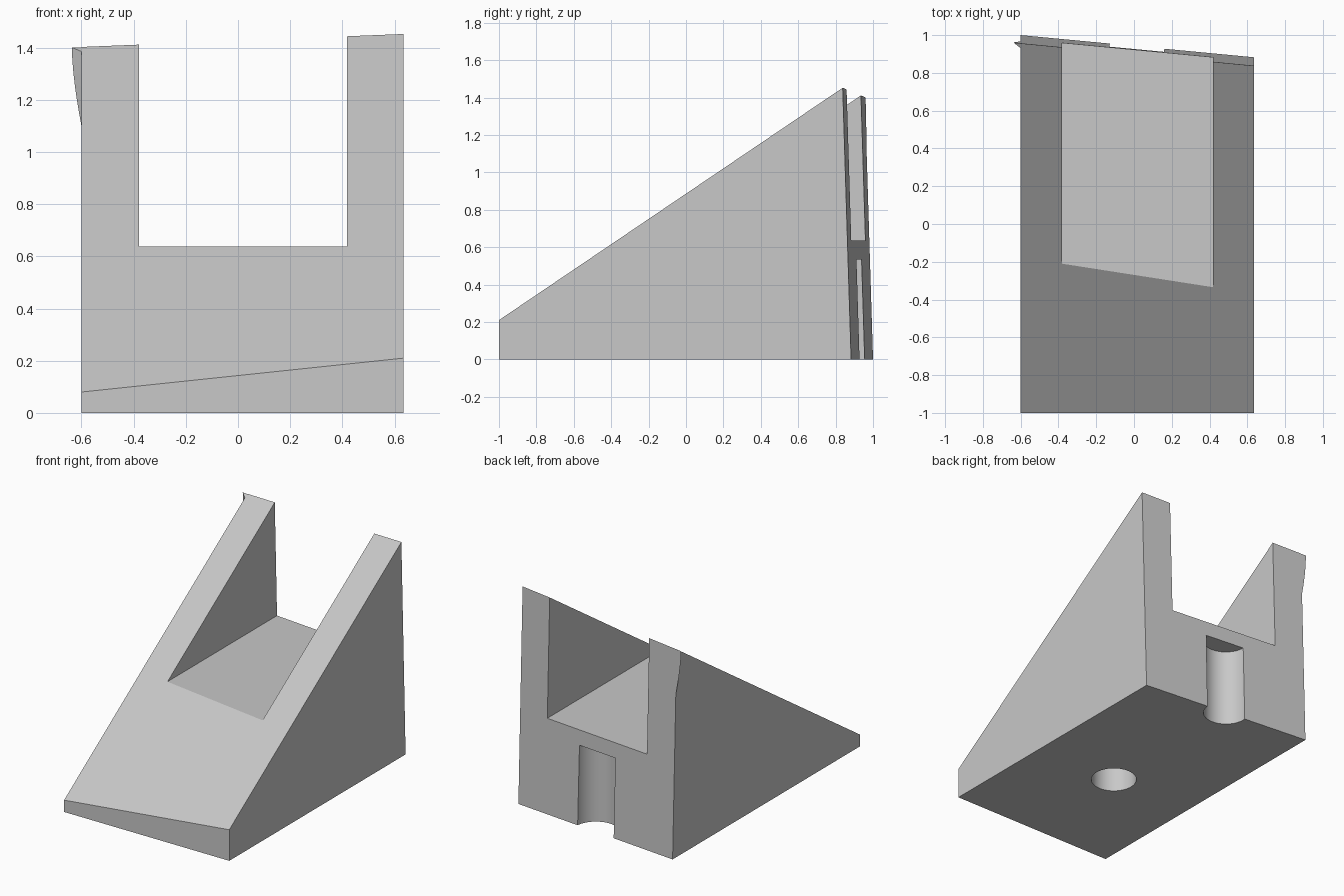
import bpy
import bmesh
from mathutils import Vector

if "Cube" in bpy.data.objects:
    bpy.data.objects.remove(bpy.data.objects["Cube"], do_unlink=True)

LEFT, RIGHT = 0.635, -0.6

grey = bpy.data.materials.new("light_grey")
grey.use_nodes = True
grey.diffuse_color = (0.58, 0.58, 0.58, 1)
grey.node_tree.nodes["Principled BSDF"].inputs["Base Color"].default_value = grey.diffuse_color


def ramp_z(x, y):
    """Height of the sloping top."""
    return 0.21 + 0.676 * (y + 1) + 0.1053 * (x - LEFT)


def back_y(x, z):
    """Depth of the skewed, leaning back."""
    return 0.943 - 0.095 * x - 0.031 * z


def back_top(x):
    """Point where the ramp meets the back."""
    z = 1.4
    for _ in range(12):
        z = ramp_z(x, back_y(x, z))
    return Vector((x, back_y(x, z), z))


def finish(name, bm):
    bmesh.ops.recalc_face_normals(bm, faces=bm.faces)
    mesh = bpy.data.meshes.new(name)
    bm.to_mesh(mesh)
    bm.free()
    obj = bpy.data.objects.new(name, mesh)
    bpy.context.collection.objects.link(obj)
    mesh.materials.append(grey)
    return obj


def loft(name, rings):
    """Closed solid through matching rings of points."""
    bm = bmesh.new()
    rows = [[bm.verts.new(p) for p in ring] for ring in rings]
    count = len(rows[0])
    for a, b in zip(rows, rows[1:]):
        for i in range(count):
            j = (i + 1) % count
            bm.faces.new((a[i], a[j], b[j], b[i]))
    bm.faces.new(rows[0])
    bm.faces.new(rows[-1])
    bmesh.ops.remove_doubles(bm, verts=bm.verts, dist=0.0005)
    return finish(name, bm)


def side(x):
    return [(x, -1, 0), (x, back_y(x, 0), 0), back_top(x), (x, -1, ramp_z(x, -1))]


def box(name, low, high):
    def ring(z):
        return [(low[0], low[1], z), (high[0], low[1], z),
                (high[0], high[1], z), (low[0], high[1], z)]
    return loft(name, [ring(low[2]), ring(high[2])])


def cylinder(name, x, y, radius, top):
    bm = bmesh.new()
    bmesh.ops.create_cone(bm, cap_ends=True, segments=64, radius1=radius,
                          radius2=radius, depth=top + 0.2)
    bmesh.ops.translate(bm, verts=bm.verts, vec=(x, y, (top - 0.2) / 2))
    return finish(name, bm)


# Wedge body
body = loft("wedge_body", [side(RIGHT), side(LEFT)])

# Top slot, blind round hole underneath and half-round groove in the back
cutters = [
    box("slot_cutter", (-0.38, -0.9, 0.637), (0.418, 1.3, 1.8)),
    cylinder("hole_cutter", 0.016, -0.183, 0.145, 0.535),
    cylinder("groove_cutter", 0.016, 0.939, 0.145, 0.535),
]
for cutter in cutters:
    cutter.hide_render = True
    cut = body.modifiers.new(cutter.name, "BOOLEAN")
    cut.operation = "DIFFERENCE"
    cut.solver = "EXACT"
    cut.object = cutter

bpy.context.view_layer.objects.active = body
for obj in bpy.context.selected_objects:
    obj.select_set(False)
body.select_set(True)
for cutter in cutters:
    bpy.ops.object.modifier_apply(modifier=cutter.name)
    bpy.data.objects.remove(cutter, do_unlink=True)
bpy.ops.object.shade_smooth_by_angle(angle=0.5)

# Curved sliver flaring out of the top right back corner
rings = []
tip = back_top(RIGHT - 0.037)
for step in range(7):
    t = step / 6
    flare = 0.037 * (1 - (1 - t) ** 1.6)
    z = 1.1 + (tip.z - 1.1) * t
    out_x = RIGHT - flare
    front = back_y(RIGHT, z) - 0.7 * flare
    ring = [Vector((out_x, back_y(out_x, z), z)),
            Vector((RIGHT, back_y(RIGHT, z), z)),
            Vector((RIGHT, front, z))]
    for p in ring:
        p.z = min(p.z, ramp_z(p.x, p.y))
    rings.append(ring)
loft("corner_sliver", rings)
